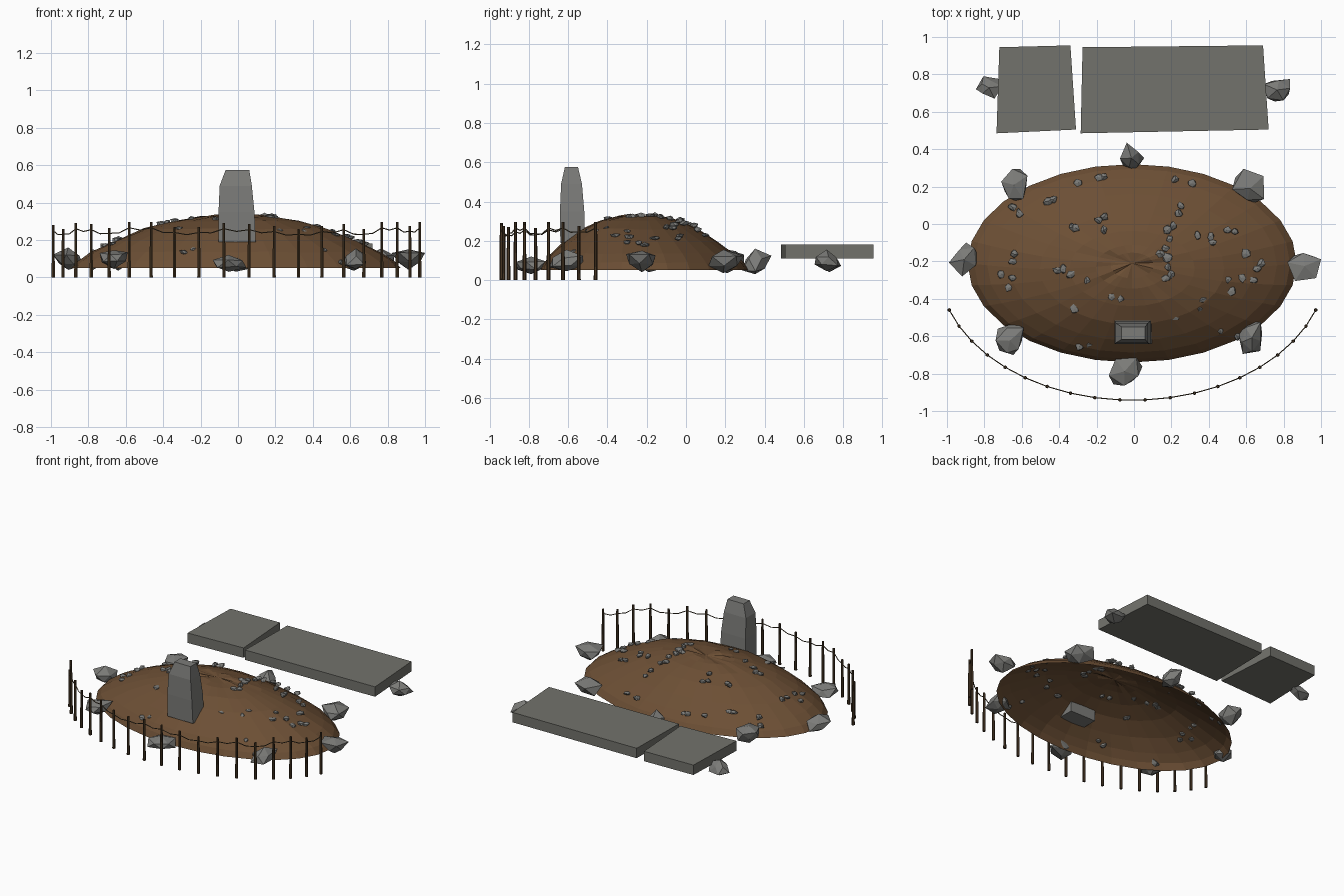
import bpy
import bmesh
import math
import random
from mathutils import Matrix, Vector

random.seed(7)
cube = bpy.data.objects.get("Cube")
if cube:
    bpy.data.objects.remove(cube)


def material(name, r, g, b):
    mat = bpy.data.materials.new(name)
    mat.use_nodes = True
    mat.diffuse_color = (r, g, b, 1)
    shader = next(n for n in mat.node_tree.nodes if n.type == "BSDF_PRINCIPLED")
    shader.inputs["Base Color"].default_value = (r, g, b, 1)
    return mat


EARTH = material("brown earth", .15, .078, .035)
ROCK = material("grey rock", .2, .2, .19)
SLAB = material("slab stone", .17, .17, .15)
WOOD = material("dark wood", .06, .035, .016)
WIRE = material("old wire", .1, .075, .04)


def finish(name, bm, mat):
    bmesh.ops.recalc_face_normals(bm, faces=bm.faces)
    mesh = bpy.data.meshes.new(name)
    bm.to_mesh(mesh)
    bm.free()
    mesh.materials.append(mat)
    obj = bpy.data.objects.new(name, mesh)
    bpy.context.collection.objects.link(obj)
    return obj


def add_rod(bm, start, end, r_start, r_end, sides):
    start, end = Vector(start), Vector(end)
    axis = end - start
    turn = axis.to_track_quat("Z", "Y").to_matrix().to_4x4()
    bmesh.ops.create_cone(bm, cap_ends=True, segments=sides, radius1=r_start, radius2=r_end,
                          depth=axis.length, matrix=Matrix.Translation((start + end) / 2) @ turn)


def add_rock(bm, centre, size, jitter=.3):
    """Jittered low-poly stone stretched to fill a box of the given size."""
    ball = bmesh.ops.create_icosphere(bm, subdivisions=1, radius=1)["verts"]
    spin = Matrix.Rotation(random.uniform(0, math.tau), 3, "Z")
    for v in ball:
        v.co = spin @ v.co * random.uniform(1 - jitter, 1 + jitter)
    for axis in range(3):
        low = min(v.co[axis] for v in ball)
        span = max(v.co[axis] for v in ball) - low
        for v in ball:
            v.co[axis] = centre[axis] + size[axis] * ((v.co[axis] - low) / span - .5)


def add_loft(bm, rings):
    """Bridge rings of points and close both ends."""
    loops = [[bm.verts.new(p) for p in ring] for ring in rings]
    count = len(loops[0])
    for a, b in zip(loops, loops[1:]):
        for i in range(count):
            j = (i + 1) % count
            bm.faces.new((a[i], a[j], b[j], b[i]))
    bm.faces.new(loops[0][::-1])
    bm.faces.new(loops[-1])


# Earth mound: open-bottomed oval dome, profile is (relative radius, height)
MX, MY, RX, RY = -.01, -.21, .88, .53
PROFILE = [(1, .05), (.96, .09), (.88, .135), (.74, .195), (.56, .26),
           (.38, .303), (.22, .325), (.13, .33), (0, .326)]


def mound_height(x, y):
    r = math.hypot((x - MX) / RX, (y - MY) / RY)
    for (r1, z1), (r0, z0) in zip(PROFILE, PROFILE[1:]):
        if r0 <= r <= r1:
            return z0 + (z1 - z0) * (r - r0) / (r1 - r0)
    return PROFILE[0][1]


SIDES = 28
bm = bmesh.new()
rows = []
for r, z in PROFILE[:-1]:
    row = []
    for i in range(SIDES):
        a = math.tau * i / SIDES
        skew = -.03 * math.sin(math.pi * r)
        bump = 0 if r == 1 else random.uniform(-.004, .004)
        if r < .15:
            bump *= 2
        row.append(bm.verts.new((MX + RX * r * math.cos(a), MY + RY * r * math.sin(a) + skew, z + bump)))
    rows.append(row)
tip = bm.verts.new((MX, MY, PROFILE[-1][1]))
for i in range(SIDES):
    j = (i + 1) % SIDES
    for low, high in zip(rows, rows[1:]):
        bm.faces.new((low[i], low[j], high[j], high[i]))
    bm.faces.new((rows[-1][i], rows[-1][j], tip))
mound = finish("mound", bm, EARTH)

# Pebbles scattered over the mound, positions in hundredths
PEBBLES = [-65, 9, -61, 6, -46, 12, -43, 13, -30, 22, -19, 25, -16, 25, 22, 24, 31, 22,
           -33, -2, -31, -2, -19, 2, -16, 4, -16, -3, 25, 10, 24, 6, 18, -3, 21, -1,
           19, -8, 17, -13, 18, -18, 14, -16, 34, -6, 41, -7, 42, -10, 50, -3, 54, -4,
           -64, -16, -65, -20, -71, -27, -65, -29, -67, -34, -41, -25, -38, -24,
           -34, -27, -25, -30, -32, -45, -12, -39, -7, -40, 18, -23, 17, -29, 20, -27,
           22, -50, 35, -45, 37, -40, 50, -30, 52, -36, 58, -29, 66, -24, 68, -21,
           64, -30, 60, -16, 46, -57, 55, -60, -29, -65, -24, -64]
bm = bmesh.new()
for px, py in zip(PEBBLES[::2], PEBBLES[1::2]):
    x, y = px / 100, py / 100
    size = [random.uniform(.032, .052), random.uniform(.032, .052), random.uniform(.022, .032)]
    add_rock(bm, (x, y, mound_height(x, y) + .004), size)
finish("pebbles", bm, ROCK)

# Boulders around the mound and beside the slabs: x, y, z, width, depth, height
BOULDERS = [(-.64, .21, .095, .14, .17, .12), (-.01, .36, .095, .13, .15, .13),
            (.61, .205, .095, .17, .18, .12), (.91, -.23, .095, .18, .15, .11),
            (.62, -.61, .1, .13, .17, .11), (-.045, -.79, .075, .18, .15, .09),
            (-.665, -.615, .095, .15, .17, .1), (-.91, -.19, .1, .16, .18, .12),
            (-.775, .73, .095, .14, .12, .11), (.765, .715, .1, .14, .12, .11)]
for n, (x, y, z, w, d, h) in enumerate(BOULDERS):
    bm = bmesh.new()
    add_rock(bm, (x, y, z), (w, d, h))
    finish(f"boulder_{n + 1}", bm, ROCK)

# Standing stone with tapered top: each ring is x min, x max, y min, y max, height
bm = bmesh.new()
add_loft(bm, [[(a, c, z), (b, c, z), (b, d, z), (a, d, z)] for a, b, c, d, z in (
    (-.105, .095, -.64, -.515, .19), (-.104, .088, -.642, -.518, .35),
    (-.098, .074, -.636, -.53, .49), (-.066, .06, -.617, -.55, .575))])
finish("standing_stone", bm, ROCK)

# Two flat slabs behind the mound
for name, corners in (
        ("small_slab", ((-.735, .485), (-.31, .505), (-.34, .955), (-.72, .945))),
        ("large_slab", ((-.285, .485), (.72, .505), (.69, .955), (-.275, .945)))):
    bm = bmesh.new()
    add_loft(bm, [[(x, y, z) for x, y in corners] for z in (.11, .18)])
    finish(name, bm, SLAB)

# Fence: posts on an arc round the front, heights in millimetre-like steps
HEIGHTS = [280, 260, 290, 285, 265, 295, 295, 270, 270, 290,
           285, 275, 260, 275, 285, 260, 295, 295, 275, 295]
posts, wire, knots = bmesh.new(), bmesh.new(), []
for i, h in enumerate(HEIGHTS):
    a = (i - 9.5) * .1302
    x, y, z = -.008 + 1.037 * math.sin(a), -.225 - .717 * math.cos(a), h / 1000
    add_rod(posts, (x, y, 0), (x, y, z), .01, .0075, 6)
    knots.append(Vector((x, y, z - .03)))
for a, b in zip(knots, knots[1:]):
    middle = (a + b) / 2 - Vector((0, 0, .012))
    add_rod(wire, a, middle, .003, .003, 5)
    add_rod(wire, middle, b, .003, .003, 5)
finish("fence_posts", posts, WOOD)
finish("fence_wire", wire, WIRE)
